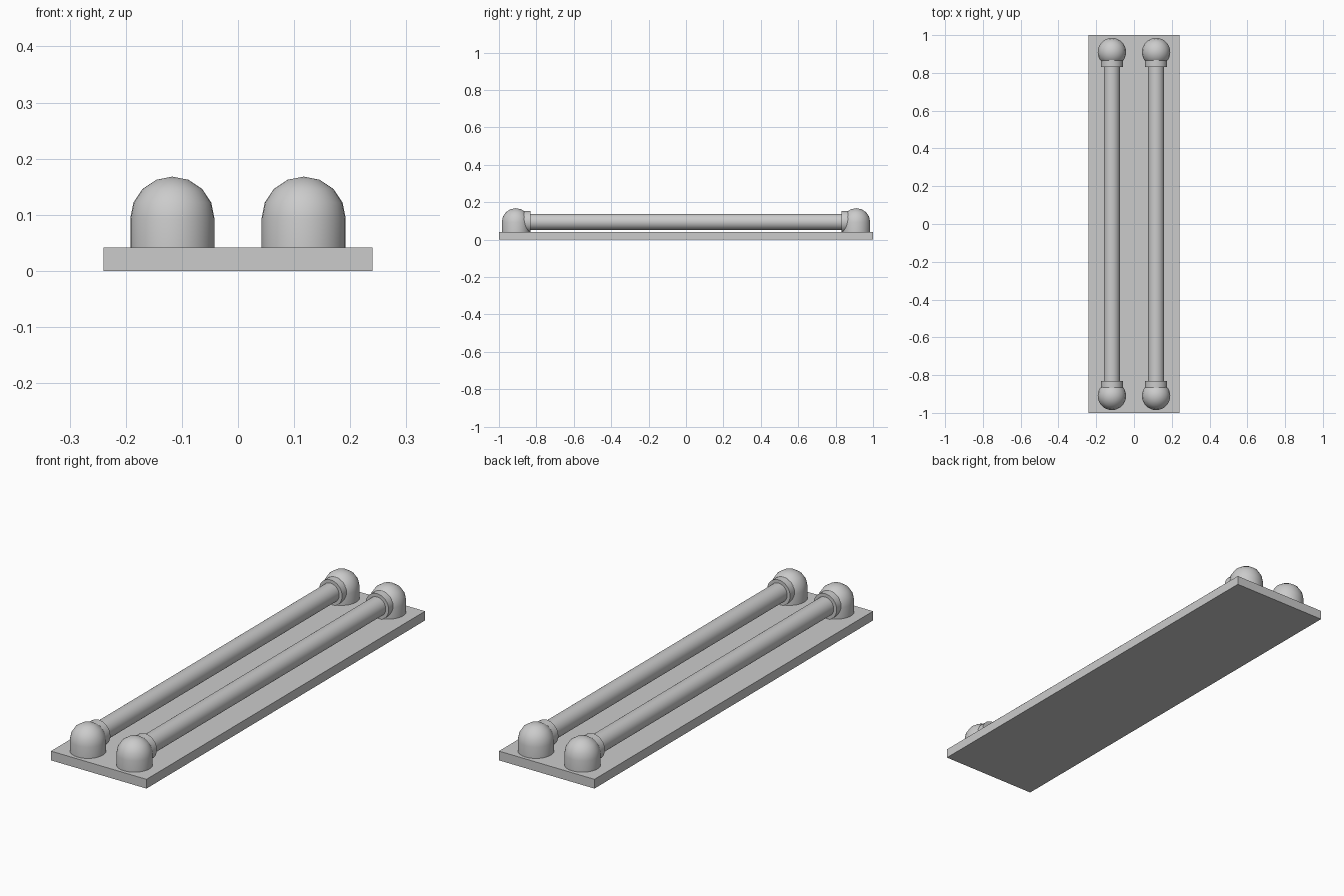
import bpy, bmesh
from math import sin, cos, pi, radians

if "Cube" in bpy.data.objects:
    bpy.data.objects.remove(bpy.data.objects["Cube"])

X, Y, Z = 0.117, 0.91, 0.093      # elbow centre
BASE = 0.042                      # plate thickness


def lathe(name, profile, loc, rot=(0, 0, 0), steps=32):
    """Revolve (radius, height) points around local z."""
    bm = bmesh.new()
    vs = [bm.verts.new((r, 0, h)) for r, h in profile]
    es = [bm.edges.new(p) for p in zip(vs, vs[1:])]
    bmesh.ops.spin(bm, geom=vs + es, cent=(0, 0, 0), axis=(0, 0, 1),
                   angle=2 * pi, steps=steps)
    bmesh.ops.remove_doubles(bm, verts=bm.verts, dist=1e-5)
    bmesh.ops.recalc_face_normals(bm, faces=bm.faces)
    me = bpy.data.meshes.new(name)
    bm.to_mesh(me)
    bm.free()
    ob = bpy.data.objects.new(name, me)
    ob.location, ob.rotation_euler = loc, rot
    bpy.context.collection.objects.link(ob)
    bpy.ops.object.select_all(action='DESELECT')
    ob.select_set(True)
    bpy.context.view_layer.objects.active = ob
    bpy.ops.object.shade_smooth_by_angle(angle=radians(35))
    return ob


def rod(name, radius, y0, y1, x):
    """Closed cylinder along y."""
    h = (y1 - y0) / 2
    return lathe(name, [(0, -h), (radius, -h), (radius, h), (0, h)],
                 (x, (y0 + y1) / 2, Z + 0.002), (pi / 2, 0, 0))


# Base plate
bpy.ops.mesh.primitive_cube_add(size=1, location=(0, 0, BASE / 2))
base = bpy.context.object
base.name = "base_plate"
base.scale = (0.48, 2, BASE)

# Domed elbow profile: straight wall, then quarter arc
R = 0.075
dome = [(0, BASE - Z), (R, BASE - Z)]
dome += [(R * cos(i * pi / 8), R * sin(i * pi / 8)) for i in range(4)] + [(0, R)]

for side, x in (("left", -X), ("right", X)):
    # Long tube
    rod(f"{side}_tube", 0.043, -0.88, 0.88, x)
    for end, s in (("front", -1), ("back", 1)):
        # Elbow and its collar
        lathe(f"{side}_{end}_elbow", dome, (x, s * Y, Z))
        a, b = sorted((s * 0.832, s * 0.90))
        rod(f"{side}_{end}_collar", 0.058, a, b, x)
